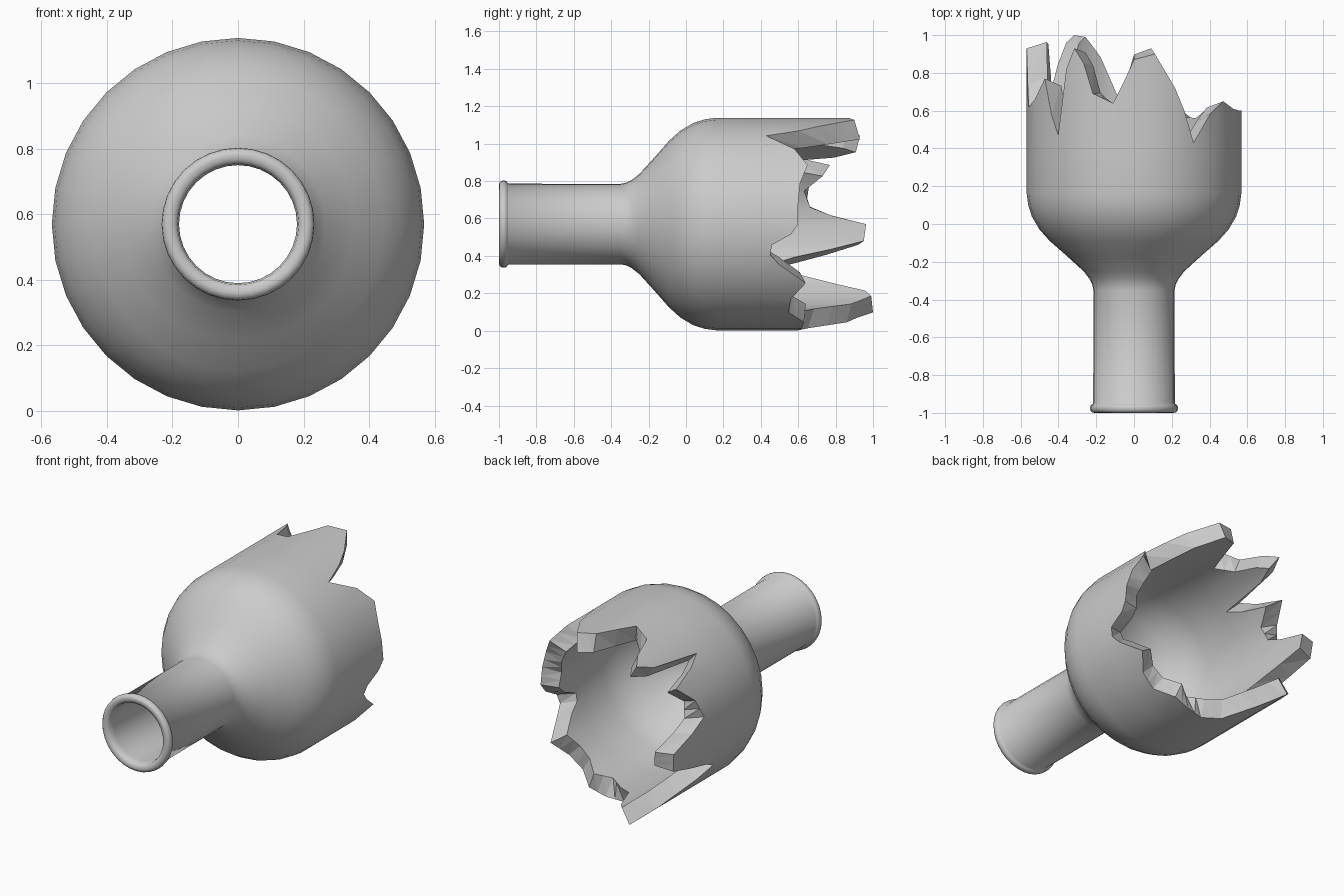
import bpy, bmesh, math, random

if "Cube" in bpy.data.objects:
    bpy.data.objects.remove(bpy.data.objects["Cube"])

random.seed(4)
SIDES, CZ = 32, 0.57
COLS = SIDES * 2              # edge midpoints included for a finer broken rim

# lathe profile (y along the axis, radius): inside wall, rolled lip, outside wall
profile = [(0.4, .462), (.16, .455), (.06, .432), (-.03, .38), (-.15, .275), (-.25, .2),
           (-.33, .18), (-.95, .18), (-.99, .185), (-.997, .197), (-1, .21), (-.997, .222),
           (-.987, .231), (-.975, .233), (-.962, .231), (-.955, .222), (-.95, .216),
           (-.35, .215), (-.32, .221), (-.29, .236), (-.25, .267), (-.17, .355),
           (-.09, .446), (-.03, .5), (.04, .541), (.10, .56), (.16, .568), (0.4, .568)]

# broken edge: y of the outer rim at each side, counted from +x upwards
rim = [.60, .60, .61, .65, .58, .43, .72, .90, .87, .64, .69, .93, .47, .77, .66, .62,
       .93, .92, .55, .58, .85, 1.0, .86, .65, .60, .62, .63, .55, .56, .64, .50, .46]
half = {5: .60, 8: .75, 10: .85, 11: .82, 12: .58, 15: .74, 17: .75, 18: .45,
        20: .96, 21: .92, 30: .45, 31: .56}
jit = [random.uniform(-.05, .05) for _ in rim]


def rim_y(j):
    k, n = j // 2, (j // 2 + 1) % SIDES
    if j % 2 == 0:
        return rim[k], min(max(rim[k] + jit[k], .42), .99)
    o = half.get(k, (rim[k] + rim[n]) / 2)
    return o, min(max(o + (jit[k] + jit[n]) / 2, .42), .99)


bm = bmesh.new()


def point(j, y, r):
    if j % 2:
        r *= math.cos(math.pi / SIDES)      # midpoint of a flat side
    a = 2 * math.pi * j / COLS
    return bm.verts.new((r * math.cos(a), y, CZ + r * math.sin(a)))


# one strip of points per column, from inner rim round the lip to outer rim
cols = []
for j in range(COLS):
    yo, yi = rim_y(j)
    strip = [(yi, .462)] + profile + [(yo, .568)]
    cols.append([point(j, y, r) for y, r in strip])

for j in range(COLS):
    a, b = cols[j], cols[(j + 1) % COLS]
    for i in range(len(a) - 1):
        bm.faces.new((a[i], a[i + 1], b[i + 1], b[i])).smooth = True
    # fractured facets across the wall thickness
    bm.faces.new((a[-1], a[0], b[0])).smooth = False
    bm.faces.new((a[-1], b[0], b[-1])).smooth = False

bmesh.ops.recalc_face_normals(bm, faces=bm.faces)
for e in bm.edges:                          # crisp edges along the break
    if any(not f.smooth for f in e.link_faces):
        e.smooth = False
mesh = bpy.data.meshes.new("broken_bottle")
bm.to_mesh(mesh)
bm.free()
ob = bpy.data.objects.new("broken_bottle", mesh)
bpy.context.collection.objects.link(ob)
